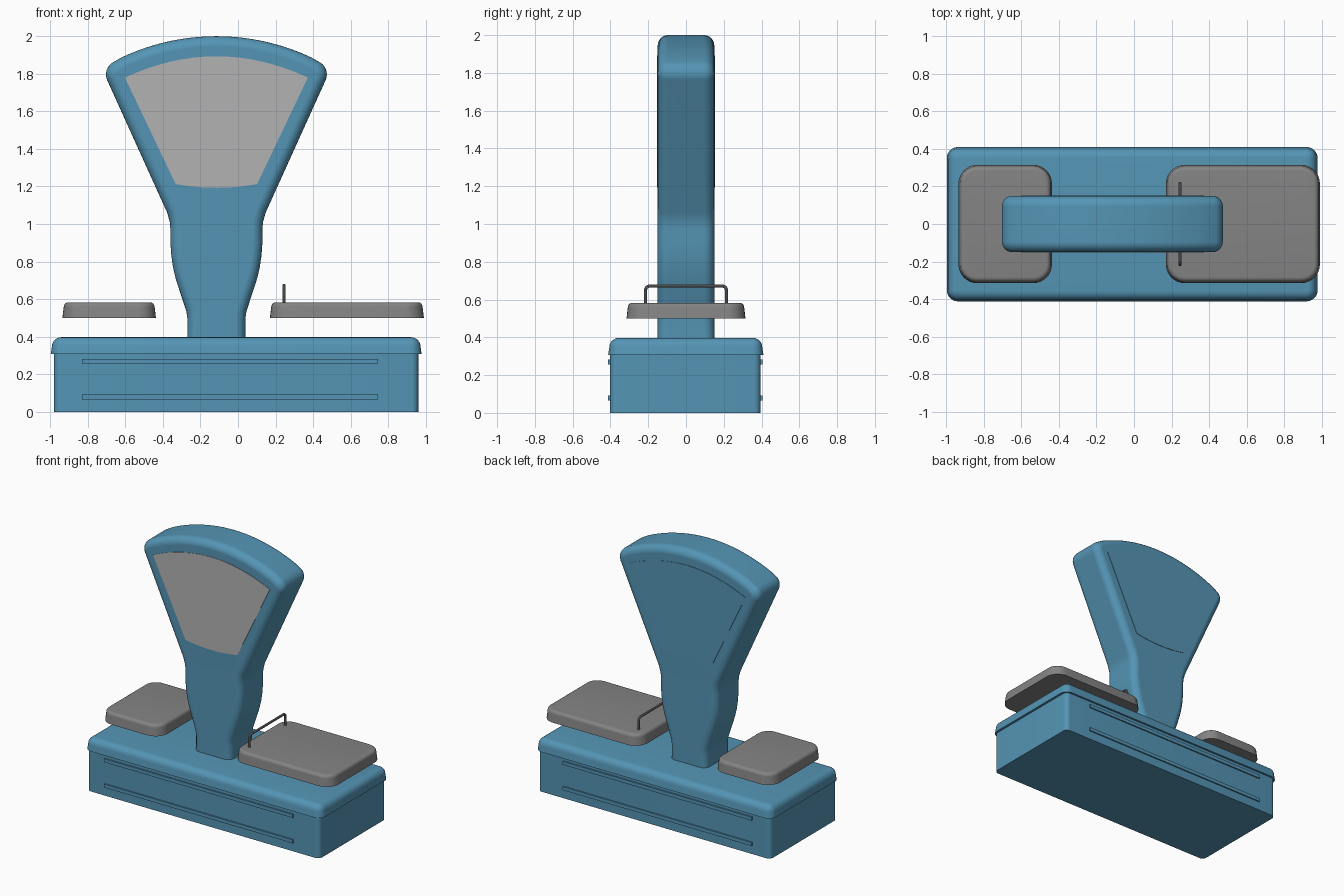
import bpy, bmesh, math
from mathutils import Vector

if "Cube" in bpy.data.objects:
    bpy.data.objects.remove(bpy.data.objects["Cube"])


def material(name, rgb):
    m = bpy.data.materials.new(name)
    m.diffuse_color = (*rgb, 1)
    m.use_nodes = True
    m.node_tree.nodes["Principled BSDF"].inputs["Base Color"].default_value = m.diffuse_color
    return m


BLUE = material("enamel blue", (0.09, 0.30, 0.46))
GREY = material("pan grey", (0.23, 0.23, 0.23))
PALE = material("window pale grey", (0.45, 0.45, 0.45))


def finish(ob, mat):
    """Assign the colour and smooth the shallow angles."""
    ob.data.materials.append(mat)
    bpy.ops.object.select_all(action='DESELECT')
    ob.select_set(True)
    bpy.context.view_layer.objects.active = ob
    bpy.ops.object.shade_smooth_by_angle(angle=math.radians(32))
    return ob


def loft(name, rings, mat):
    """Skin a list of equal-length rings and cap both ends."""
    bm = bmesh.new()
    loops = [[bm.verts.new(p) for p in ring] for ring in rings]
    n = len(loops[0])
    for a, b in zip(loops, loops[1:]):
        for i in range(n):
            j = (i + 1) % n
            bm.faces.new((a[i], a[j], b[j], b[i]))
    bm.faces.new(loops[0])
    bm.faces.new(loops[-1])
    bmesh.ops.recalc_face_normals(bm, faces=bm.faces)
    me = bpy.data.meshes.new(name)
    bm.to_mesh(me)
    bm.free()
    ob = bpy.data.objects.new(name, me)
    bpy.context.collection.objects.link(ob)
    return finish(ob, mat)


def rounded_rect(x0, x1, y0, y1, r, inset, z, seg=8):
    """Rounded rectangle ring, shrunk by inset with concentric corners."""
    rr = max(r - inset, 0.004)
    k = inset + rr
    ring = []
    for cx, cy, start in ((x1 - k, y1 - k, 0), (x0 + k, y1 - k, 90),
                          (x0 + k, y0 + k, 180), (x1 - k, y0 + k, 270)):
        for i in range(seg + 1):
            a = math.radians(start + 90 * i / seg)
            ring.append((cx + rr * math.cos(a), cy + rr * math.sin(a), z))
    return ring


def slab(name, x0, x1, y0, y1, r, z0, z1, taper, edge, mat):
    """Rounded block, slightly tapered, with a rounded top edge."""
    levels = [(0, z0)]
    if edge:
        for i in range(7):
            a = math.pi / 2 * i / 6
            levels.append((taper + edge * (1 - math.cos(a)),
                           z1 - edge + edge * math.sin(a)))
    else:
        levels.append((taper, z1))
    return loft(name, [rounded_rect(x0, x1, y0, y1, r, d, z) for d, z in levels], mat)


# base and lid
slab("base_body", -0.98, 0.96, -0.402, 0.395, 0.035, 0, 0.315, 0, 0, BLUE)
slab("base_lid", -0.997, 0.978, -0.412, 0.41, 0.06, 0.307, 0.397, 0.006, 0.05, BLUE)

# trim strips on front and back of the base
for side, y0, y1 in (("front", -0.412, -0.39), ("back", 0.38, 0.405)):
    for level, z in (("lower", 0.065), ("upper", 0.256)):
        loft(f"trim_{side}_{level}",
             [[(-0.83, y, z), (0.745, y, z), (0.745, y, z + 0.026), (-0.83, y, z + 0.026)]
              for y in (y0, y1)], BLUE)

# weighing pans
slab("left_pan", -0.935, -0.437, -0.315, 0.315, 0.10, 0.50, 0.583, 0.007, 0.025, GREY)
slab("right_pan", 0.17, 0.99, -0.315, 0.315, 0.10, 0.50, 0.583, 0.007, 0.025, GREY)

# guard rail on the right pan: a bent rod
path = [(-0.215, 0.56)]
for cy, start in ((-0.19, 180), (0.19, 90)):
    for i in range(6):
        a = math.radians(start - 90 * i / 5)
        path.append((cy + 0.025 * math.cos(a), 0.647 + 0.025 * math.sin(a)))
path.append((0.215, 0.56))
cu = bpy.data.curves.new("guard_rail", 'CURVE')
cu.dimensions = '3D'
cu.bevel_depth = 0.009
cu.bevel_resolution = 3
cu.use_fill_caps = True
sp = cu.splines.new('POLY')
sp.points.add(len(path) - 1)
for p, (y, z) in zip(sp.points, path):
    p.co = (0.245, y, z, 1)
rail = bpy.data.objects.new("guard_rail", cu)
bpy.context.collection.objects.link(rail)
bpy.ops.object.select_all(action='DESELECT')
rail.select_set(True)
bpy.context.view_layer.objects.active = rail
bpy.ops.object.convert(target='MESH')
finish(bpy.context.view_layer.objects.active, GREY)

# head outline, right half: neck, flared side, rounded shoulder, arched top
CX = -0.115
half = [(0.155, 0.33), (0.155, 0.42), (0.155, 0.50), (0.16, 0.535), (0.178, 0.59),
        (0.198, 0.65), (0.217, 0.71), (0.231, 0.77), (0.24, 0.83), (0.245, 0.90),
        (0.245, 0.97), (0.248, 1.01), (0.262, 1.06)]
for i in range(11):
    a = math.radians(-24.6 + 87 * i / 10)
    half.append((0.513 + 0.075 * math.cos(a), 1.796 + 0.075 * math.sin(a)))
last = math.radians(62.4)
for i in range(1, 13):
    a = last + (math.pi / 2 - last) * i / 12
    half.append((1.186 * math.cos(a), 0.814 + 1.186 * math.sin(a)))
outline = [Vector(p) for p in half] + [Vector((-x, z)) for x, z in half[-2::-1]]


def offset(points, d):
    """Shift a counter-clockwise outline inwards by d."""
    out = []
    for i, p in enumerate(points):
        a = (p - points[i - 1]).normalized()
        b = (points[(i + 1) % len(points)] - p).normalized()
        t = (a + b).normalized()
        out.append(p + Vector((-t.y, t.x)) * d)
    return out


# head with rounded front and back rims
EDGE, DEPTH = 0.055, 0.15
profile = []
for i in range(7):
    a = math.pi / 2 * i / 6
    profile.append((EDGE * (1 - math.sin(a)), -DEPTH + EDGE * (1 - math.cos(a))))
profile += [(d, -y) for d, y in reversed(profile)]
head = loft("fan_head", [[(CX + p.x, y, p.y) for p in offset(outline, d)]
                         for d, y in profile], BLUE)
wn = head.modifiers.new("even shading", 'WEIGHTED_NORMAL')
wn.keep_sharp = True

# dial window in front and matching cover at the back
N = 16
panel = []
for i in range(N + 1):
    t = -1 + 2 * i / N
    panel.append((0.217 * t, 1.193 + 0.02 * t * t))
for i in range(N + 1):
    t = 1 - 2 * i / N
    panel.append((0.487 * t, 1.893 - 0.113 * t * t))
for name, s, mat in (("dial_window", -1, PALE), ("back_cover", 1, BLUE)):
    loft(name, [[(CX + x, s * y, z) for x, z in panel] for y in (0.149, 0.153)], mat)
